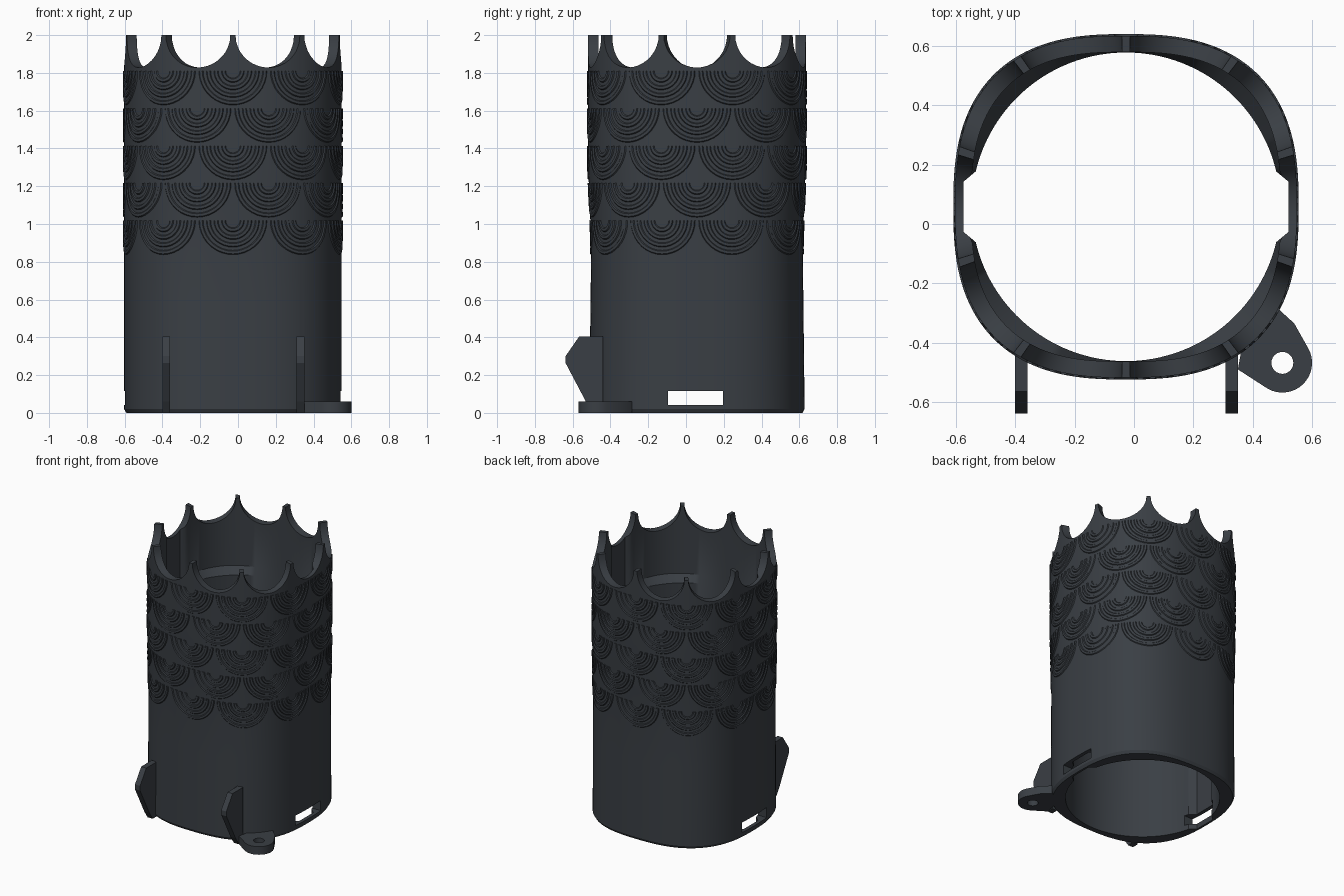
import bpy, bmesh, math
from mathutils import Vector

if "Cube" in bpy.data.objects:
    bpy.data.objects.remove(bpy.data.objects["Cube"], do_unlink=True)

CX, CY = -0.027, 0.058          # centre of the sleeve
HX, HY, POWER = 0.576, 0.576, 2.6
BORE = 0.52
COUNT = 10                      # scallops around the rim

slate = bpy.data.materials.new("dark_slate")
slate.use_nodes = True
slate.diffuse_color = (0.042, 0.049, 0.058, 1)
slate.node_tree.nodes["Principled BSDF"].inputs["Base Color"].default_value = slate.diffuse_color


def add_object(name, bm):
    bmesh.ops.recalc_face_normals(bm, faces=bm.faces)
    mesh = bpy.data.meshes.new(name)
    bm.to_mesh(mesh)
    bm.free()
    mesh.materials.append(slate)
    ob = bpy.data.objects.new(name, mesh)
    bpy.context.collection.objects.link(ob)
    return ob


def select_only(ob):
    bpy.ops.object.select_all(action='DESELECT')
    ob.select_set(True)
    bpy.context.view_layer.objects.active = ob


def smooth(ob, degrees=30):
    select_only(ob)
    bpy.ops.object.shade_smooth_by_angle(angle=math.radians(degrees))


# Rounded-square outline, resampled to even steps of arc length
def outline_point(t):
    c, s = math.cos(t), math.sin(t)
    r = (abs(c / HX) ** POWER + abs(s / HY) ** POWER) ** (-1 / POWER)
    return Vector((r * c, r * s))


SAMPLES = 4000
raw = [outline_point(2 * math.pi * i / SAMPLES) for i in range(SAMPLES + 1)]
lengths = [0.0]
for p, q in zip(raw, raw[1:]):
    lengths.append(lengths[-1] + (q - p).length)
PERIM = lengths[-1]
outline, j = [], 0
for i in range(SAMPLES):
    target = PERIM * i / SAMPLES
    while lengths[j + 1] < target:
        j += 1
    f = (target - lengths[j]) / (lengths[j + 1] - lengths[j])
    outline.append(raw[j].lerp(raw[j + 1], f))
PITCH = PERIM / COUNT


def waist(z):
    keys = [(0, 0.99), (0.9, 0.972), (1.3, 1.0), (2.1, 1.0)]
    for (z0, k0), (z1, k1) in zip(keys, keys[1:]):
        if z <= z1:
            return k0 + (k1 - k0) * (z - z0) / (z1 - z0)
    return 1.0


def wall(s, z, off=0.0):
    """Point on the outer wall at arc length s and height z."""
    p = outline[round(s / PERIM * SAMPLES) % SAMPLES]
    n = Vector((math.copysign(abs(p.x / HX) ** (POWER - 1), p.x),
                math.copysign(abs(p.y / HY) ** (POWER - 1), p.y))).normalized()
    q = p + n * off
    return Vector((CX + q.x, CY + q.y * waist(max(z, 0)), z))


def inner(s, z, upper):
    """Inner wall: round bore with a flared channel on both sides."""
    p = outline[round(s / PERIM * SAMPLES) % SAMPLES]
    d = p.normalized()
    channel = 0.0
    if abs(d.x) > 0.9:
        depth = min(0.548, 0.548 - (abs(p.y) - 0.09))
        channel = depth / abs(d.x)
    base = p.length - 0.055 if upper else BORE
    q = d * max(base, channel)
    return Vector((CX + q.x, CY + q.y, z))


# Sleeve with scalloped rim, inner ledge and side channels
bm = bmesh.new()
columns = []
STEPS, RADIUS = 18, 0.176
for k in range(COUNT):
    for i in range(STEPS + 1):
        a = math.pi * (i / STEPS - 0.5)
        s = k * PITCH + RADIUS * math.sin(a)
        top = 2.0 - 0.172 * math.cos(a)
        pts = [wall(s, 0, -0.012), wall(s, 0.02)]
        pts += [wall(s, z) for z in (0.3, 0.6, 0.9, 1.1, 1.3, 1.6, top)]
        pts += [inner(s, top, True), inner(s, 1.5, True),
                inner(s, 1.45, False), inner(s, 0, False)]
        columns.append([bm.verts.new(p) for p in pts])
for i, col in enumerate(columns):
    nxt = columns[(i + 1) % len(columns)]
    for j in range(len(col)):
        m = (j + 1) % len(col)
        bm.faces.new((col[j], nxt[j], nxt[m], col[m]))
sleeve = add_object("sleeve", bm)

# Slot cut through both side walls near the base
bm = bmesh.new()
bmesh.ops.create_cube(bm, size=1)
bmesh.ops.scale(bm, vec=(2, 0.29, 0.075), verts=bm.verts)
bmesh.ops.translate(bm, vec=(0, 0.05, 0.078), verts=bm.verts)
cutter = add_object("slot_cutter", bm)
cut = sleeve.modifiers.new("slots", 'BOOLEAN')
cut.operation = 'DIFFERENCE'
cut.solver = 'EXACT'
cut.object = cutter
select_only(sleeve)
bpy.ops.object.modifier_apply(modifier="slots")
bpy.data.objects.remove(cutter, do_unlink=True)
smooth(sleeve)


# Fish-scale relief: rows of raised concentric half rings
def half_ring(bm, s0, z0, r0, r1, height, segs=18):
    w = (r1 - r0) * 0.25
    profile = [(r0, -0.003), (r0 + w, height), (r1 - w, height), (r1, -0.003)]
    rows = []
    for i in range(segs + 1):
        a = math.pi * (1 + i / segs)
        rows.append([bm.verts.new(wall(s0 + r * math.cos(a), z0 + r * math.sin(a), h))
                     for r, h in profile])
    for p, q in zip(rows, rows[1:]):
        for j in range(4):
            m = (j + 1) % 4
            bm.faces.new((p[j], q[j], q[m], p[m]))
    bm.faces.new(rows[0])
    bm.faces.new(rows[-1])


bm = bmesh.new()
RINGS = [(0.155, 0.183), (0.115, 0.143), (0.075, 0.103), (0.035, 0.063)]
for row in range(5):
    for k in range(COUNT):
        s0 = (k + (0.5 if row % 2 == 0 else 0)) * PITCH
        for r0, r1 in RINGS:
            half_ring(bm, s0, 1.81 - 0.198 * row, r0, r1, 0.006)
smooth(add_object("scale_relief", bm), 25)

# Two hook fins on the front
FIN = [(-0.44, 0.405), (-0.565, 0.405), (-0.638, 0.3), (-0.638, 0.265),
       (-0.53, 0.06), (-0.49, 0), (-0.44, 0)]
for side, x in (("right", -0.38), ("left", 0.33)):
    bm = bmesh.new()
    face = bm.faces.new([bm.verts.new((x - 0.021, y, z)) for y, z in FIN])
    ext = bmesh.ops.extrude_face_region(bm, geom=[face])
    bmesh.ops.translate(bm, vec=(0.042, 0, 0),
                        verts=[v for v in ext["geom"] if isinstance(v, bmesh.types.BMVert)])
    add_object(side + "_front_fin", bm)


# Mounting ear with a screw hole
def arc(cx, cy, r, start, end, n):
    return [(cx + r * math.cos(math.radians(start + (end - start) * i / n)),
             cy + r * math.sin(math.radians(start + (end - start) * i / n)))
            for i in range(n + 1)]


EAR = (0.5, -0.468)
curve = bpy.data.curves.new("mounting_ear", 'CURVE')
curve.dimensions = '2D'
curve.fill_mode = 'BOTH'
curve.extrude = 0.03
edge = [(0.37, -0.38), (0.42, -0.3), (0.485, -0.285), (0.54, -0.335)]
edge += arc(*EAR, 0.1, 28, -125, 20) + [(0.35, -0.49)]
for loop in (edge, arc(*EAR, 0.037, 0, 345, 23)):
    spline = curve.splines.new('POLY')
    spline.points.add(len(loop) - 1)
    for pt, (x, y) in zip(spline.points, loop):
        pt.co = (x, y, 0, 1)
    spline.use_cyclic_u = True
curve.materials.append(slate)
ear = bpy.data.objects.new("mounting_ear", curve)
ear.location.z = 0.03
bpy.context.collection.objects.link(ear)
select_only(ear)
bpy.ops.object.convert(target='MESH')
smooth(bpy.context.view_layer.objects.active)
